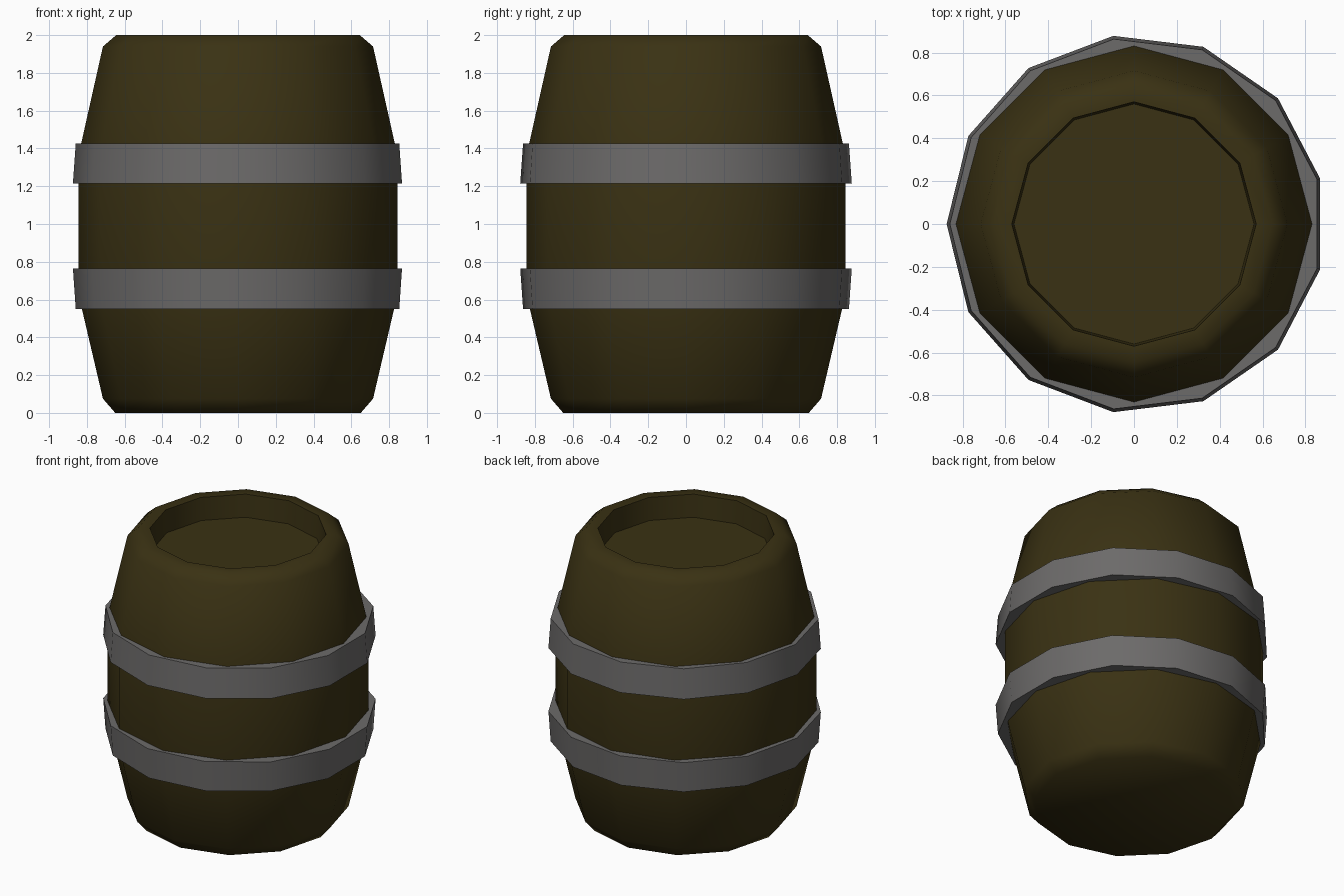
import bpy, bmesh, math

if "Cube" in bpy.data.objects:
    bpy.data.objects.remove(bpy.data.objects["Cube"])

def material(name, rgb):
    m = bpy.data.materials.new(name)
    m.diffuse_color = (*rgb, 1)
    m.use_nodes = True
    m.node_tree.nodes["Principled BSDF"].inputs["Base Color"].default_value = m.diffuse_color
    return m

wood = material("dark_wood", (0.042, 0.031, 0.0065))
iron = material("grey_iron", (0.15, 0.145, 0.143))

def lathe(name, profile, sides, mat, start=0.0, cx=0.0, closed=False, angle=45):
    """Spin (radius, z) points around z; open profiles get end caps."""
    bm = bmesh.new()
    rings = []
    for r, z in profile:
        rings.append([bm.verts.new((cx + r * math.cos(start + math.tau * i / sides),
                                    r * math.sin(start + math.tau * i / sides), z))
                      for i in range(sides)])
    pairs = list(zip(rings, rings[1:]))
    if closed:
        pairs.append((rings[-1], rings[0]))
    else:
        bm.faces.new(rings[0])
        bm.faces.new(rings[-1])
    for a, b in pairs:
        for i in range(sides):
            j = (i + 1) % sides
            bm.faces.new((a[i], a[j], b[j], b[i]))
    bmesh.ops.recalc_face_normals(bm, faces=bm.faces)
    me = bpy.data.meshes.new(name)
    bm.to_mesh(me)
    bm.free()
    me.materials.append(mat)
    ob = bpy.data.objects.new(name, me)
    bpy.context.collection.objects.link(ob)
    bpy.ops.object.select_all(action='DESELECT')
    ob.select_set(True)
    bpy.context.view_layer.objects.active = ob
    bpy.ops.object.shade_smooth_by_angle(angle=math.radians(angle))
    return ob

# Barrel body with bulging sides, chamfered ends and recessed lid
lathe("barrel_body",
      [(0.65, 0), (0.715, 0.075), (0.845, 0.63), (0.845, 1.36), (0.715, 1.94),
       (0.645, 2.0), (0.57, 2.0), (0.56, 1.84)], 12, wood, angle=52)

# Two tapered iron hoops, mirrored about the middle of the barrel
for name, wide_z, narrow_z in (("upper_hoop", 1.215, 1.425), ("lower_hoop", 0.765, 0.55)):
    lathe(name, [(0.78, wide_z), (0.884, wide_z), (0.869, narrow_z), (0.78, narrow_z)],
          13, iron, start=math.pi, cx=0.01, closed=True)
